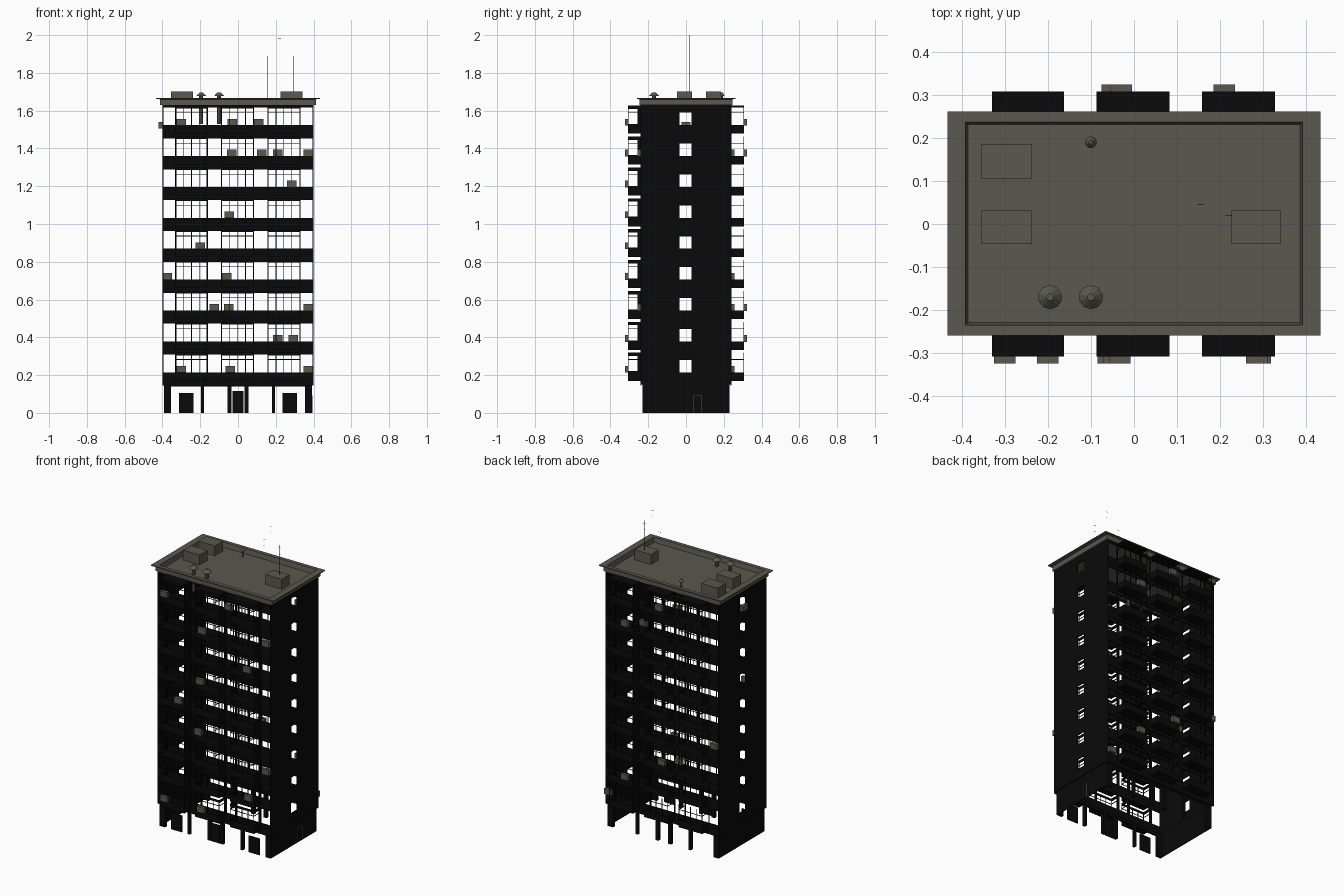
import bpy, bmesh, math
from mathutils import Matrix, Vector

if "Cube" in bpy.data.objects:
    bpy.data.objects.remove(bpy.data.objects["Cube"])

def material(name, col):
    m = bpy.data.materials.new(name)
    m.diffuse_color = (*col, 1)
    m.use_nodes = True
    m.node_tree.nodes["Principled BSDF"].inputs["Base Color"].default_value = m.diffuse_color
    return m

BLACK = material("black wall", (0.003, 0.003, 0.003))
GREY = material("warm grey", (0.10, 0.098, 0.08))

def add_box(bm, x0, x1, y0, y1, z0, z1):
    m = Matrix.Translation(((x0 + x1) / 2, (y0 + y1) / 2, (z0 + z1) / 2)) @ \
        Matrix.Diagonal((abs(x1 - x0), abs(y1 - y0), abs(z1 - z0), 1))
    bmesh.ops.create_cube(bm, size=1, matrix=m)

def add_cone(bm, x, y, z0, z1, r0, r1, n=8):
    bmesh.ops.create_cone(bm, cap_ends=True, segments=n, radius1=r0, radius2=r1, depth=z1 - z0,
                          matrix=Matrix.Translation((x, y, (z0 + z1) / 2)))

def finish(bm, name, mat):
    bmesh.ops.recalc_face_normals(bm, faces=bm.faces)
    me = bpy.data.meshes.new(name)
    bm.to_mesh(me)
    bm.free()
    me.materials.append(mat)
    ob = bpy.data.objects.new(name, me)
    bpy.context.collection.objects.link(ob)
    return ob

def part(name, mat, boxes):
    bm = bmesh.new()
    for b in boxes:
        add_box(bm, *b)
    return finish(bm, name, mat)

W, D, T = 0.40, 0.242, 0.006     # half width, half depth, wall thickness
PITCH, FLOORS, TOP = 0.1635, 9, 1.632
BAY = [(-0.33, -0.163), (-0.087, 0.083), (0.158, 0.328)]
def sill(k): return 0.215 + PITCH * k
def head(k): return 0.3085 + PITCH * k

# side walls of the hollow shell, one column of window openings each
side = []
for s in (-1, 1):
    a, b = s * W, s * (W - T)
    side += [(a, b, -D, -0.035, 0.155, TOP), (a, b, 0.03, D, 0.155, TOP)]
    z = 0.155
    for k in range(FLOORS):
        side.append((a, b, -0.035, 0.03, z, sill(k)))
        z = sill(k) + 0.066
    side.append((a, b, -0.035, 0.03, z, TOP))
part("side_walls", BLACK, side)

# spandrel bands and slim wall posts on both long faces
bands, posts = [], []
for s in (-1, 1):
    a, b = s * D, s * (D - T)
    for k in range(FLOORS):
        bands.append((-W, W, a, b, sill(k) - 0.07, sill(k)))
    bands.append((-W, W, a, b, head(FLOORS - 1), TOP))
    for x0, x1 in BAY:
        for x in (x0, x1):
            posts.append((x - 0.003, x + 0.003, a, b, 0.15, TOP))
part("spandrel_bands", BLACK, bands)
part("wall_posts", BLACK, posts)

# balconies: tray, parapet, and glazing frames; the front ones are heavier framed
OUT = 0.308
trays, frames = [], []
for s in (-1, 1):
    o, i, w = s * OUT, s * (OUT - T), s * D
    for x0, x1 in BAY:
        for k in range(FLOORS):
            z0, z1, zt = sill(k) - 0.045, sill(k), head(k)
            trays += [(x0, x1, w, o, z0, z0 + 0.006), (x0, x1, i, o, z0, z1),
                      (x0, x0 + T, w, o, z0, z1), (x1 - T, x1, w, o, z0, z1)]
            t = 0.0035
            n = 4
            for j in range(n + 1):
                x = x0 + t / 2 + (x1 - x0 - t) * j / n
                frames.append((x - t / 2, x + t / 2, o - s * t, o, z1, zt + 0.01))
            zr = z1 + 0.066
            frames.append((x0, x1, o - s * t, o, zr, zr + 0.003))
            for xa, xb in ((x0, x0 + t), (x1 - t, x1)):
                frames.append((xa, xb, w, o, zr, zr + 0.003))
                if s < 0:
                    frames.append((xa, xb, w, w - 0.014, z1, zt))
                    frames.append((xa, xb, w, o, zt - 0.008, zt + 0.01))
                    frames.append((xa, xb, w, o, z1, z1 + 0.006))
            if s < 0:
                frames.append((x0, x1, o + t, o, zt - 0.004, zt + 0.01))
        # canopy over the top balcony
        trays.append((x0, x1, w, o, 1.618, 1.628))
part("balcony_trays", BLACK, trays)
part("balcony_frames", BLACK, frames)

# ground floor: side walls, lintels, columns, front panels
G, GW = 0.23, 0.393
ground = []
for s in (-1, 1):
    ground.append((s * GW, s * (GW - T), -G, G, 0, 0.16))
    a, b = s * G, s * (G - T)
    ground.append((-GW, GW, a, b, 0.14, 0.16))
    ground.append((-W, W, s * D, s * (G - T), 0.15, 0.157))
    for x0, x1 in ((0.355, GW), (0.18, 0.195), (0.035, 0.055)):
        for m in (-1, 1):
            ground.append((m * x0, m * x1, a, s * (G - 0.02), 0, 0.15))
ground.append((-0.03, 0.03, -G, -G + T, 0, 0.115))
for m in (-1, 1):
    ground.append((m * 0.235, m * 0.312, -G, -G + T, 0, 0.105))
part("ground_floor", BLACK, ground)

# outline of the side door
dx = (GW, GW + 0.002)
part("side_door_frame", GREY, [(*dx, 0.04, 0.042, 0, 0.092), (*dx, 0.083, 0.085, 0, 0.092),
                               (*dx, 0.04, 0.085, 0.09, 0.092)])

# roof: flared fascia, rim, sunken deck
def ring(bm, hx, hy, z):
    return [bm.verts.new((sx * hx, sy * hy + 0.001, z)) for sx, sy in ((-1, -1), (1, -1), (1, 1), (-1, 1))]
bm = bmesh.new()
rings = [ring(bm, *p) for p in ((0.412, 0.246, 1.63), (0.412, 0.246, 1.66), (0.433, 0.26, 1.662),
                                (0.433, 0.26, 1.668), (0.392, 0.236, 1.668), (0.386, 0.23, 1.638))]
for r, q in zip(rings, rings[1:]):
    for j in range(4):
        bm.faces.new((r[j], r[(j + 1) % 4], q[(j + 1) % 4], q[j]))
bm.faces.new(rings[0][::-1])
bm.faces.new(rings[-1])
finish(bm, "roof", GREY)

# rooftop plant boxes
part("roof_boxes", GREY, [(-0.355, -0.238, 0.105, 0.186, 1.63, 1.702),
                          (-0.355, -0.238, -0.047, 0.031, 1.63, 1.702),
                          (0.226, 0.342, -0.047, 0.031, 1.63, 1.702)])

# mushroom vents with pipes reaching down through the roof
bm = bmesh.new()
for x, y, r in ((-0.195, -0.17, 0.028), (-0.10, -0.17, 0.028), (-0.10, 0.19, 0.014)):
    add_cone(bm, x, y, 1.53 if r > 0.02 else 1.63, 1.68, r * 0.38, r * 0.38)
    add_cone(bm, x, y, 1.678, 1.697, r, r * 0.3, 10)
finish(bm, "roof_vents", GREY)

# hair-thin aerials
aer = []
t = 0.0005
for x, y, z in ((0.22, 0.02, 2.0), (0.155, 0.045, 1.89), (0.295, 0.0, 1.89)):
    aer.append((x - t, x + t, y - t, y + t, 1.63, z))
    for d in (0.02, 0.06):
        aer.append((x - 0.008, x + 0.008, y - t, y + t, z - d, z - d + 2 * t))
part("roof_aerials", BLACK, aer)

# air conditioners: (x, floor) lists per face, plus one on the left side
front = [(-0.30, 8), (0.11, 8), (-0.033, 7), (0.373, 7), (0.285, 6), (-0.047, 5), (-0.2, 4),
         (-0.06, 3), (0.373, 2), (0.293, 1), (-0.30, 0), (-0.04, 0)]
back = [(-0.03, 8), (0.125, 7), (0.21, 7), (-0.375, 3), (-0.125, 2), (-0.05, 2), (0.21, 1), (0.373, 0)]
units = []
for s, lst in ((-1, front), (1, back)):
    for x, k in lst:
        in_bay = any(a - 0.01 < x < b + 0.01 for a, b in BAY)
        y = OUT if in_bay else D
        z = sill(k)
        units.append((x - 0.025, x + 0.025, s * (y - 0.004), s * (y + 0.016), z - 0.002, z + 0.034))
units.append((-0.42, -0.4, -0.025, 0.025, 1.505, 1.54))
part("air_conditioners", GREY, units)
